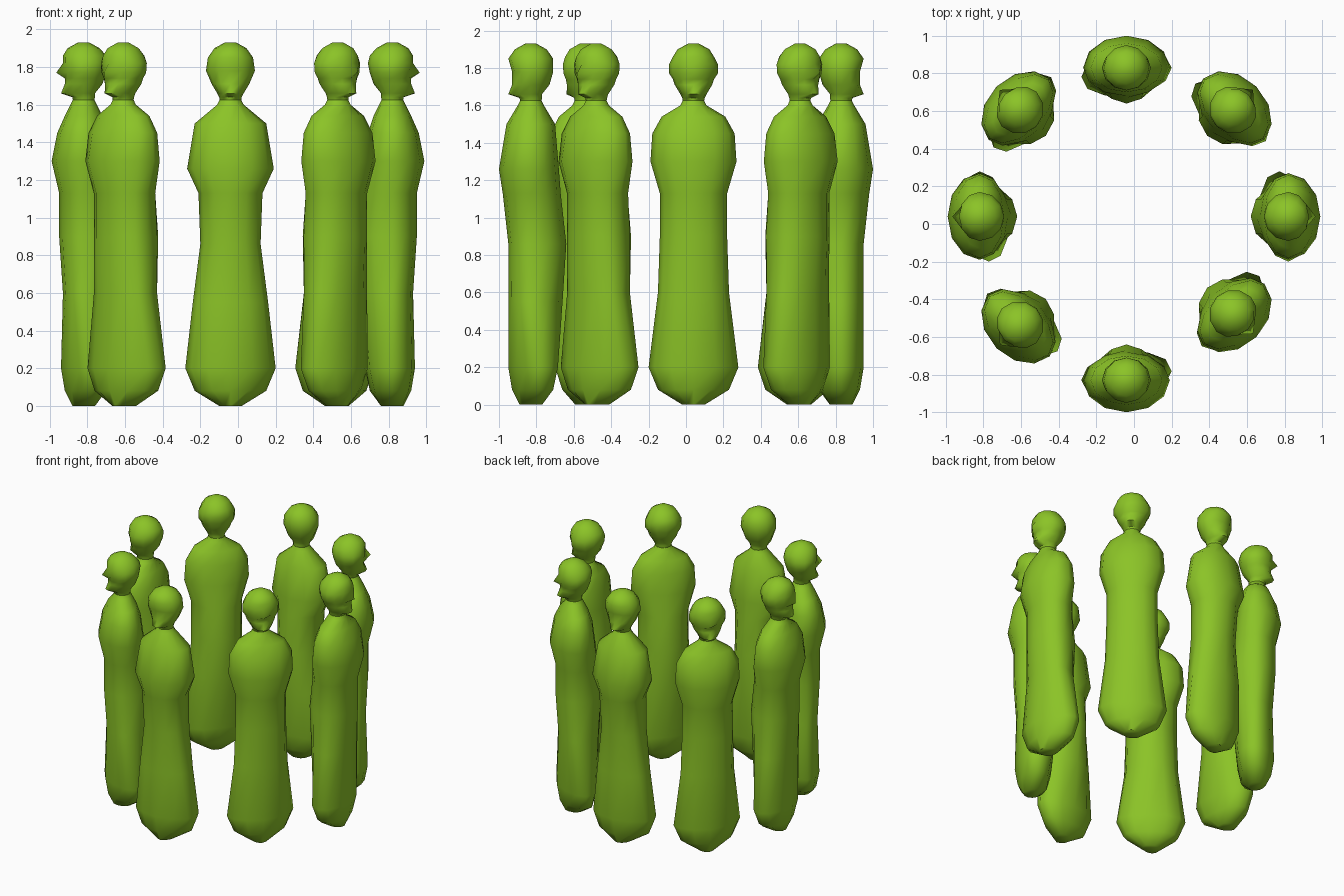
import bpy, bmesh, math

cube = bpy.data.objects.get("Cube")
if cube:
    bpy.data.objects.remove(cube, do_unlink=True)

green = bpy.data.materials.new("lime_green")
green.use_nodes = True
colour = (0.26, 0.55, 0.02, 1)
green.diffuse_color = colour
bsdf = green.node_tree.nodes["Principled BSDF"]
bsdf.inputs["Base Color"].default_value = colour
bsdf.inputs["Roughness"].default_value = 0.8

SIDES = 12
HEM_TOP = 0.6


def loft(name, rows, nose_height=None):
    """Stack of rings; each row is height, half width, front depth, back depth.
    The front corner of the ring at nose_height juts out."""
    bm = bmesh.new()
    rings = []
    for z, half, front, back in rows:
        ring = []
        for i in range(SIDES):
            angle = 2 * math.pi * i / SIDES
            across, along = math.cos(angle), math.sin(angle)
            x = half * across
            y = along * (back if along > 0 else front)
            # the hem is pulled back on the left side
            if across > 0 and z < HEM_TOP:
                y += x * (HEM_TOP - z) / 2
            if z == nose_height and along < -0.99:
                y -= 0.045
            ring.append(bm.verts.new((x, y, z)))
        rings.append(ring)
    for low, high in zip(rings, rings[1:]):
        for i in range(SIDES):
            j = (i + 1) % SIDES
            bm.faces.new((low[i], low[j], high[j], high[i]))
    bm.faces.new(rings[0][::-1])
    bm.faces.new(rings[-1])
    bmesh.ops.recalc_face_normals(bm, faces=bm.faces)
    mesh = bpy.data.meshes.new(name)
    bm.to_mesh(mesh)
    bm.free()
    mesh.materials.append(green)
    # Smooth shading, keeping hard creases
    mesh.shade_smooth()
    mesh.set_sharp_from_angle(angle=math.radians(60))
    return mesh


def round_row(z, radius):
    """A circular ring."""
    return (z, radius, radius, radius)


# Robes: the hem and collar are shared, the waist, arms and shoulders differ
hem = [round_row(0, 0.06), (0.08, 0.19, 0.1, 0.11), (0.2, 0.24, 0.12, 0.14)]
collar = [round_row(1.6, 0.07), round_row(1.63, 0.055)]
narrow_robe = loft("narrow_robe", hem + [
    (0.55, 0.2, 0.12, 0.17), (0.86, 0.16, 0.12, 0.19), (1.13, 0.17, 0.15, 0.16),
    (1.26, 0.23, 0.17, 0.15), (1.5, 0.19, 0.13, 0.13)] + collar)
broad_robe = loft("broad_robe", hem + [
    (0.6, 0.19, 0.11, 0.18), (0.9, 0.18, 0.13, 0.2), (1.13, 0.18, 0.13, 0.17),
    (1.3, 0.23, 0.17, 0.15), (1.45, 0.22, 0.14, 0.13), (1.54, 0.17, 0.1, 0.1)] + collar)

# Heads: the neck, jaw and crown are shared, the faces differ
jaw = [round_row(1.61, 0.055), round_row(1.64, 0.06),
       (1.66, 0.07, 0.12, 0.06), (1.71, 0.1, 0.1, 0.1)]
crown = [round_row(1.9, 0.085), round_row(1.93, 0.03)]
plain_head = loft("plain_head", jaw + [
    (1.78, 0.13, 0.1, 0.12), (1.85, 0.12, 0.12, 0.12)] + crown)
nosed_head = loft("nosed_head", jaw + [
    (1.74, 0.11, 0.1, 0.11), (1.77, 0.13, 0.1, 0.12), (1.82, 0.13, 0.11, 0.13),
    (1.86, 0.11, 0.11, 0.12)] + crown, nose_height=1.77)

# Ring of figures, each turned a further eighth to face outward
places = {
    "front": (-0.04, -0.83), "front_left": (0.53, -0.48),
    "left": (0.82, 0.04), "back_left": (0.53, 0.61),
    "back": (-0.04, 0.83), "back_right": (-0.61, 0.61),
    "right": (-0.82, 0.04), "front_right": (-0.61, -0.54)}

for step, (place, (x, y)) in enumerate(places.items()):
    plain = place in ("front", "back")
    parts = {"robe": narrow_robe if plain else broad_robe,
             "head": plain_head if plain else nosed_head}
    for part, mesh in parts.items():
        figure_part = bpy.data.objects.new(f"{place}_figure_{part}", mesh)
        figure_part.location = (x, y, 0)
        figure_part.rotation_euler.z = step * math.pi / 4
        bpy.context.collection.objects.link(figure_part)
